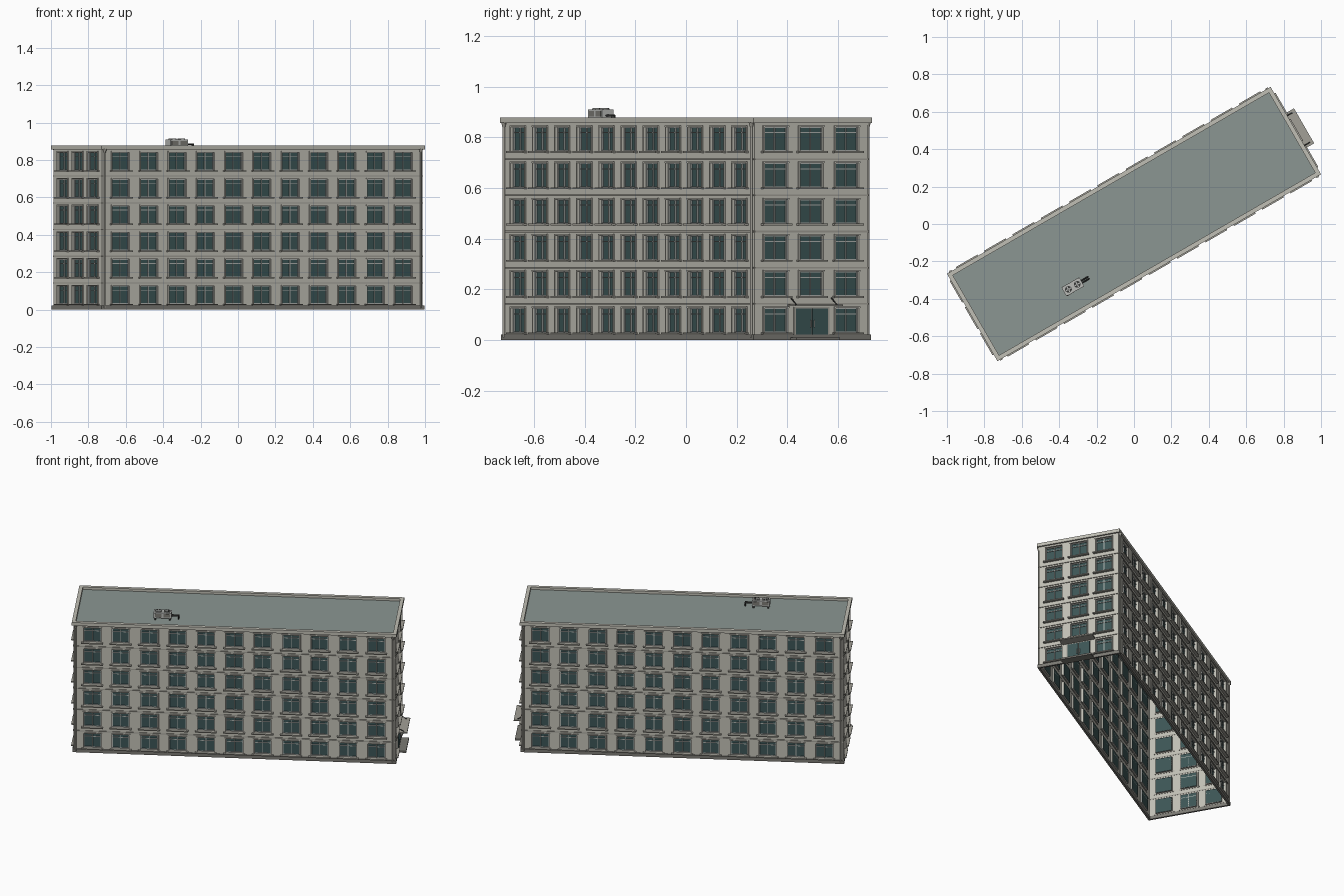
import bpy, bmesh, math
from mathutils import Matrix, Vector

cube = bpy.data.objects.get("Cube")
if cube:
    bpy.data.objects.remove(cube, do_unlink=True)

COLOURS = {
    "stone": (0.53, 0.52, 0.46), "trim": (0.36, 0.35, 0.31),
    "plinth_grey": (0.20, 0.195, 0.175), "glass_teal": (0.045, 0.09, 0.092),
    "roof_grey": (0.26, 0.305, 0.288), "frame_grey": (0.42, 0.44, 0.42),
    "dark_metal": (0.04, 0.042, 0.04), "unit_grey": (0.48, 0.49, 0.47),
}
MATS = {}
for name, rgb in COLOURS.items():
    m = bpy.data.materials.new(name)
    m.use_nodes = True
    m.diffuse_color = (*rgb, 1)
    m.node_tree.nodes["Principled BSDF"].inputs["Base Color"].default_value = (*rgb, 1)
    MATS[name] = m

PARTS = {}
TURN = Matrix.Rotation(math.radians(30), 4, "Z")
A, B, TOP = 0.988, 0.259, 0.878      # half length, half width, parapet top
FLOORS, STOREY = 6, 0.1428
WIN_W, WIN_H, WIN_Z = 0.105, 0.096, 0.031


def part(name, colour):
    if name not in PARTS:
        PARTS[name] = (bmesh.new(), colour)
    return PARTS[name][0]


def box(name, colour, frame, lo, hi):
    lo, hi = Vector(lo), Vector(hi)
    mat = frame @ Matrix.Translation((lo + hi) / 2) @ Matrix.Diagonal((*(hi - lo), 1))
    bmesh.ops.create_cube(part(name, colour), size=1, matrix=mat)


def rod(name, colour, frame, p, q, r1, r2=None, sides=8):
    p, q = Vector(p), Vector(q)
    turn = (q - p).to_track_quat("Z", "Y").to_matrix().to_4x4()
    bmesh.ops.create_cone(part(name, colour), cap_ends=True, segments=sides, radius1=r1,
                          radius2=r1 if r2 is None else r2, depth=(q - p).length,
                          matrix=frame @ Matrix.Translation((p + q) / 2) @ turn)


def quad(name, colour, frame, pts):
    bm = part(name, colour)
    bm.faces.new([bm.verts.new(frame @ Vector(p)) for p in pts])


def window(frame, u, z):
    # Recessed glass, reveals, sash bars, raised surround and sill
    l, r, b, t, d = u - WIN_W / 2, u + WIN_W / 2, z, z + WIN_H, 0.012
    quad("window_glass", "glass_teal", frame, [(l, d, b), (r, d, b), (r, d, t), (l, d, t)])
    rim = [(l, b), (r, b), (r, t), (l, t)]
    for (x0, z0), (x1, z1) in zip(rim, rim[1:] + rim[:1]):
        quad("walls", "stone", frame, [(x0, 0, z0), (x1, 0, z1), (x1, d, z1), (x0, d, z0)])
    s, bar = 0.004, b + WIN_H * 0.74
    for x in (l, u - s / 2, r - s):
        box("window_frames", "frame_grey", frame, (x, 0.006, b), (x + s, d, t))
    for h in (b, bar, t - s):
        box("window_frames", "frame_grey", frame, (l, 0.007, h), (r, d, h + s))
    for x in (l - 0.007, r):
        box("window_surrounds", "stone", frame, (x, -0.005, b), (x + 0.007, 0.001, t))
    box("window_surrounds", "stone", frame, (l - 0.007, -0.006, t), (r + 0.007, 0.001, t + 0.006))
    box("window_sills", "trim", frame, (l - 0.014, -0.018, b - 0.007), (r + 0.014, 0.002, b))


def wall(frame, half, columns, pitch, has_door):
    # Wall grid with an opening for each window
    centres = [(i - (columns - 1) / 2) * pitch for i in range(columns)]
    us = [-half] + [c + s * WIN_W / 2 for c in centres for s in (-1, 1)] + [half]
    sills = [WIN_Z + f * STOREY for f in range(FLOORS)]
    zs = [0] + [s + h for s in sills for h in (0, WIN_H)] + [TOP - 0.005]
    for i in range(len(us) - 1):
        for j in range(len(zs) - 1):
            door = has_door and i == columns and j == 1
            if i % 2 and j % 2 and not door:
                window(frame, (us[i] + us[i + 1]) / 2, zs[j])
            else:
                a, b, c, d = us[i], us[i + 1], zs[j], zs[j + 1]
                quad("walls", "stone", frame, [(a, 0, c), (b, 0, c), (b, 0, d), (a, 0, d)])
    # String courses, plinth and parapet
    for f in range(1, FLOORS):
        z = f * STOREY
        box("string_courses", "trim", frame, (-half, -0.004, z - 0.003), (half, 0.001, z + 0.003))
    box("plinth", "plinth_grey", frame, (-half - 0.008, -0.008, 0), (half + 0.008, 0.004, 0.022))
    box("parapet", "stone", frame, (-half - 0.011, -0.011, TOP - 0.022), (half + 0.011, 0.012, TOP))


# Four walls: front, end with entrance, back, plain end
frames = []
for k in range(4):
    long_side = k % 2 == 0
    dist, half = (B, A) if long_side else (A, B)
    frame = TURN @ Matrix.Rotation(k * math.pi / 2, 4, "Z") @ Matrix.Translation((0, -dist, 0))
    frames.append(frame)
    wall(frame, half, 11 if long_side else 3, 0.1747 if long_side else 0.162, k == 1)
    # Rainwater pipes with hoppers at both ends of the long sides
    if long_side:
        for x in (-half + 0.012, half - 0.012):
            rod("drainpipes", "trim", frame, (x, -0.007, 0.01), (x, -0.007, 0.84), 0.005)
            rod("drainpipe_hoppers", "trim", frame, (x, -0.007, 0.838), (x, -0.007, 0.858), 0.005, 0.011)

# Roof deck
box("roof_deck", "roof_grey", TURN, (-A + 0.001, -B + 0.001, 0.85), (A - 0.001, B - 0.001, 0.862))

# Entrance: double door, step, canopy and stays
end = frames[1]
box("door_surround", "trim", end, (-0.08, -0.004, 0.012), (0.08, 0.001, 0.13))
for s in (-1, 1):
    u = s * 0.0375
    box("door_leaves", "glass_teal", end, (u - 0.0355, -0.007, 0.012), (u + 0.0355, 0, 0.125))
    rod("door_handles", "frame_grey", end, (s * 0.008, -0.011, 0.05), (s * 0.008, -0.011, 0.08), 0.002)
    rod("canopy_stays", "dark_metal", end, (s * 0.092, 0, 0.166), (s * 0.092, -0.045, 0.138), 0.0025)
box("entrance_step", "plinth_grey", end, (-0.1, -0.055, 0), (0.1, 0, 0.011))
box("entrance_canopy", "trim", end, (-0.108, -0.062, 0.134), (0.108, 0, 0.141))

# Rooftop cooling unit with two fans, feet, grilles and a pipe
unit = TURN @ Matrix.Translation(TURN.inverted() @ Vector((-0.327, -0.336, 0)))
box("unit_casing", "unit_grey", unit, (-0.055, -0.026, 0.874), (0.055, 0.026, 0.909))
for x in (-0.045, 0.045):
    box("unit_feet", "dark_metal", unit, (x - 0.005, -0.028, 0.861), (x + 0.005, 0.028, 0.874))
for x in (-0.027, 0.027):
    rod("fan_rings", "unit_grey", unit, (x, 0, 0.909), (x, 0, 0.914), 0.021, sides=20)
    rod("fan_wells", "dark_metal", unit, (x, 0, 0.914), (x, 0, 0.9145), 0.018, sides=20)
    for a in range(4):
        blade = unit @ Matrix.Translation((x, 0, 0.915)) @ Matrix.Rotation(a * math.pi / 2, 4, "Z")
        box("fan_blades", "unit_grey", blade, (0.002, -0.003, 0), (0.016, 0.003, 0.001))
    for y in (-0.0265, 0.0265):
        box("unit_grilles", "plinth_grey", unit, (x - 0.02, y - 0.001, 0.881), (x + 0.02, y + 0.001, 0.903))
for y in (-0.006, 0.006):
    rod("unit_pipes", "dark_metal", unit, (0.05, y, 0.885), (0.1, y, 0.885), 0.004)
    rod("unit_pipes", "dark_metal", unit, (0.097, y, 0.888), (0.097, y, 0.86), 0.004)

# Turn each part into an object
ROUND = {"drainpipes", "drainpipe_hoppers", "fan_rings", "fan_wells", "unit_pipes", "canopy_stays", "door_handles"}
for name, (bm, colour) in PARTS.items():
    if name == "walls":
        bmesh.ops.remove_doubles(bm, verts=bm.verts, dist=0.0001)
    mesh = bpy.data.meshes.new(name)
    bm.to_mesh(mesh)
    bm.free()
    mesh.materials.append(MATS[colour])
    obj = bpy.data.objects.new(name, mesh)
    bpy.context.collection.objects.link(obj)
    if name in ROUND:
        bpy.ops.object.select_all(action="DESELECT")
        obj.select_set(True)
        bpy.context.view_layer.objects.active = obj
        bpy.ops.object.shade_smooth_by_angle(angle=math.radians(50))
